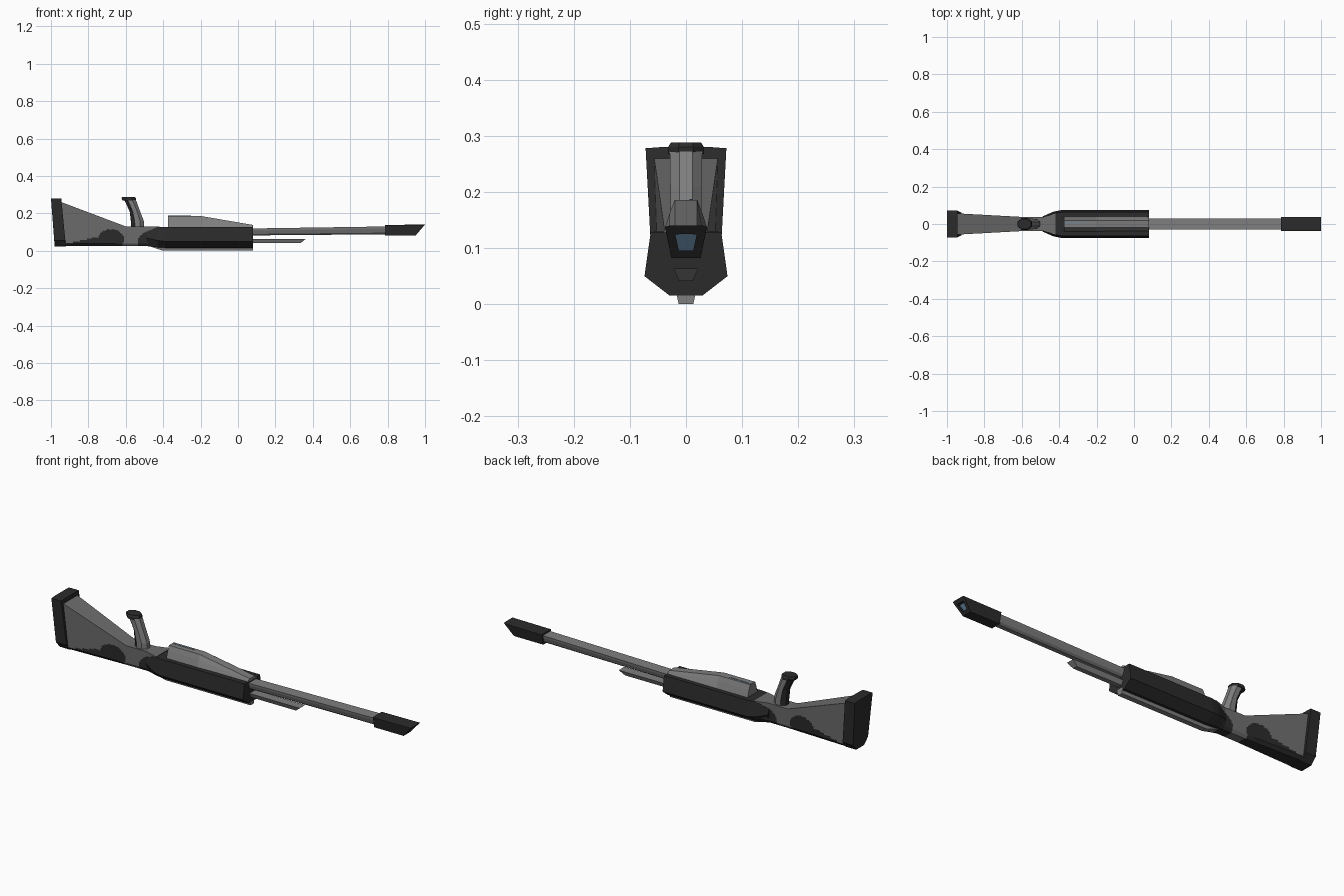
import bpy, bmesh, math

if "Cube" in bpy.data.objects:
    bpy.data.objects.remove(bpy.data.objects["Cube"])


def material(name, rgb):
    m = bpy.data.materials.new(name)
    m.diffuse_color = (*rgb, 1)
    m.use_nodes = True
    m.node_tree.nodes["Principled BSDF"].inputs["Base Color"].default_value = m.diffuse_color
    return m


DARK, GRAY, METAL, BLUE = range(4)
MATS = [material("charcoal", (0.024, 0.024, 0.024)),
        material("stock gray", (0.155, 0.155, 0.155)),
        material("metal gray", (0.21, 0.21, 0.21)),
        material("lens blue", (0.13, 0.24, 0.36))]


def loft(name, rings, mat=DARK, rule=None, end_mat=None):
    """Skin equal-length rings of 3D points and cap both ends."""
    bm = bmesh.new()
    vs = [[bm.verts.new(p) for p in r] for r in rings]
    n = len(vs[0])
    for a, b in zip(vs, vs[1:]):
        for i in range(n):
            j = (i + 1) % n
            bm.faces.new((a[i], a[j], b[j], b[i]))
    bm.faces.new(vs[0])
    end = bm.faces.new(vs[-1])
    bmesh.ops.recalc_face_normals(bm, faces=bm.faces)
    for f in bm.faces:
        f.material_index = rule(f.calc_center_median(), f.normal) if rule else mat
    if end_mat is not None:
        end.material_index = end_mat
    me = bpy.data.meshes.new(name)
    bm.to_mesh(me)
    bm.free()
    for m in MATS:
        me.materials.append(m)
    ob = bpy.data.objects.new(name, me)
    bpy.context.collection.objects.link(ob)
    return ob


def section(x, half):
    """Mirror a half outline (y, z); x may be a number or a function of z."""
    fx = x if callable(x) else (lambda z: x)
    pts = half + [(-y, z) for y, z in reversed(half)]
    return [(fx(z), y, z) for y, z in pts]


def lerp(keys, x):
    for (x0, v0), (x1, v1) in zip(keys, keys[1:]):
        if x <= x1:
            return v0 + (v1 - v0) * max(0, (x - x0) / (x1 - x0))
    return keys[-1][1]


# butt pad, slightly tilted
pad = [(0.045, 0.28), (0.072, 0.278), (0.06, 0.055), (0.032, 0.022)]
tilt = lambda top, low: (lambda z: low + (top - low) * (z - 0.022) / 0.258)
loft("butt_pad", [section(tilt(-1.0, -0.98), pad), section(tilt(-0.945, -0.92), pad)])

# stock with patchy dark paint
top_keys = [(-0.95, 0.262), (-0.60, 0.13), (-0.42, 0.13)]
wide_keys = [(-0.95, 0.057), (-0.60, 0.038), (-0.49, 0.036), (-0.42, 0.058)]
rows, cols = 20, 70


def stock_half(x):
    t, w = lerp(top_keys, x), lerp(wide_keys, x)
    side = [(w * (1 - 0.12 * i / rows), t + (0.04 - t) * i / rows) for i in range(rows + 1)]
    return side + [(w * 0.6, 0.025)]


def camo(c, n):
    blob = lambda cx, cz, rx, rz: ((c.x - cx) / rx) ** 2 + ((c.z - cz) / rz) ** 2 < 1
    band = lerp([(-0.93, 0.035), (-0.88, 0.045), (-0.78, 0.068), (-0.63, 0.06), (-0.60, 0.0)], c.x)
    if n.z > 0.8:
        return GRAY
    return DARK if c.z < band or blob(-0.68, 0.06, 0.07, 0.055) or blob(-0.45, 0.045, 0.085, 0.065) else GRAY


xs = [-0.95 + 0.53 * i / cols for i in range(cols + 1)]
loft("stock", [section(x, stock_half(x)) for x in xs], rule=camo)


# grip and its cap
def oct_ring(z, cx, rx, ry):
    k = 1 / math.cos(math.pi / 8)
    return [(cx + rx * k * math.cos(a), ry * k * math.sin(a), z)
            for a in (math.pi / 8 + i * math.pi / 4 for i in range(8))]


loft("grip", [oct_ring(0.11, -0.536, 0.034, 0.028), oct_ring(0.158, -0.538, 0.035, 0.028),
              oct_ring(0.21, -0.551, 0.028, 0.028), oct_ring(0.272, -0.577, 0.031, 0.029)],
     rule=lambda c, n: DARK if n.x < -0.4 else METAL)
loft("grip_cap", [oct_ring(0.268, -0.582, 0.035, 0.032), oct_ring(0.28, -0.584, 0.038, 0.032),
                  oct_ring(0.288, -0.586, 0.035, 0.027)])

# receiver housing
body = [(0.063, 0.128), (0.074, 0.05), (0.03, 0.016)]
loft("receiver", [section(-0.49, [(0.036, 0.10), (0.040, 0.07), (0.022, 0.025)]),
                  section(-0.43, [(0.056, 0.128), (0.066, 0.055), (0.03, 0.018)]),
                  section(-0.39, body), section(0.08, body)])


# sloped cover with a thin blue sight strip
def cover(x, z):
    h = z - 0.125
    return section(x, [(0.02, z), (0.029, 0.125 + h * 0.62), (0.041, 0.125)])


loft("top_cover", [cover(-0.375, 0.186), cover(-0.2, 0.186), cover(0.08, 0.138)], METAL)
loft("sight_strip", [[(x, 0.006, 0.185), (x, y, 0.185), (x, y, 0.1875), (x, 0.006, 0.1875)]
                     for x, y in ((-0.374, 0.012), (-0.25, 0.008))], BLUE)

# barrel, wide on top and narrow underneath
loft("barrel", [section(0.07, [(0.030, 0.119), (0.028, 0.108), (0.021, 0.09), (0.011, 0.082)]),
                section(0.80, [(0.030, 0.130), (0.028, 0.118), (0.021, 0.097), (0.011, 0.088)])], METAL)

# slanted muzzle with recessed bore
outer = [(0.030, 0.138), (0.037, 0.136), (0.026, 0.082)]
tip = [(0.030, 0.140), (0.037, 0.138), (0.026, 0.082)]
bore = [(0.010, 0.125), (0.019, 0.124), (0.013, 0.096)]
slant = lambda z: 0.95 + 0.05 * (z - 0.082) / 0.058
loft("muzzle", [section(0.785, outer), section(slant, tip), section(slant, bore),
                section(lambda z: slant(z) - 0.012, bore)], end_mat=BLUE)

# rod below the barrel and keel strip
rod = [(0.022, 0.064), (0.012, 0.041)]
loft("lower_rod", [section(0.06, rod), section(lambda z: 0.335 + (z - 0.041) * 1.2, rod)], METAL)
keel = [(0.018, 0.03), (0.017, 0.018), (0.013, 0.0)]
loft("keel_strip", [section(lambda z: -0.40 - z * 3, keel), section(0.08, keel)], METAL)
